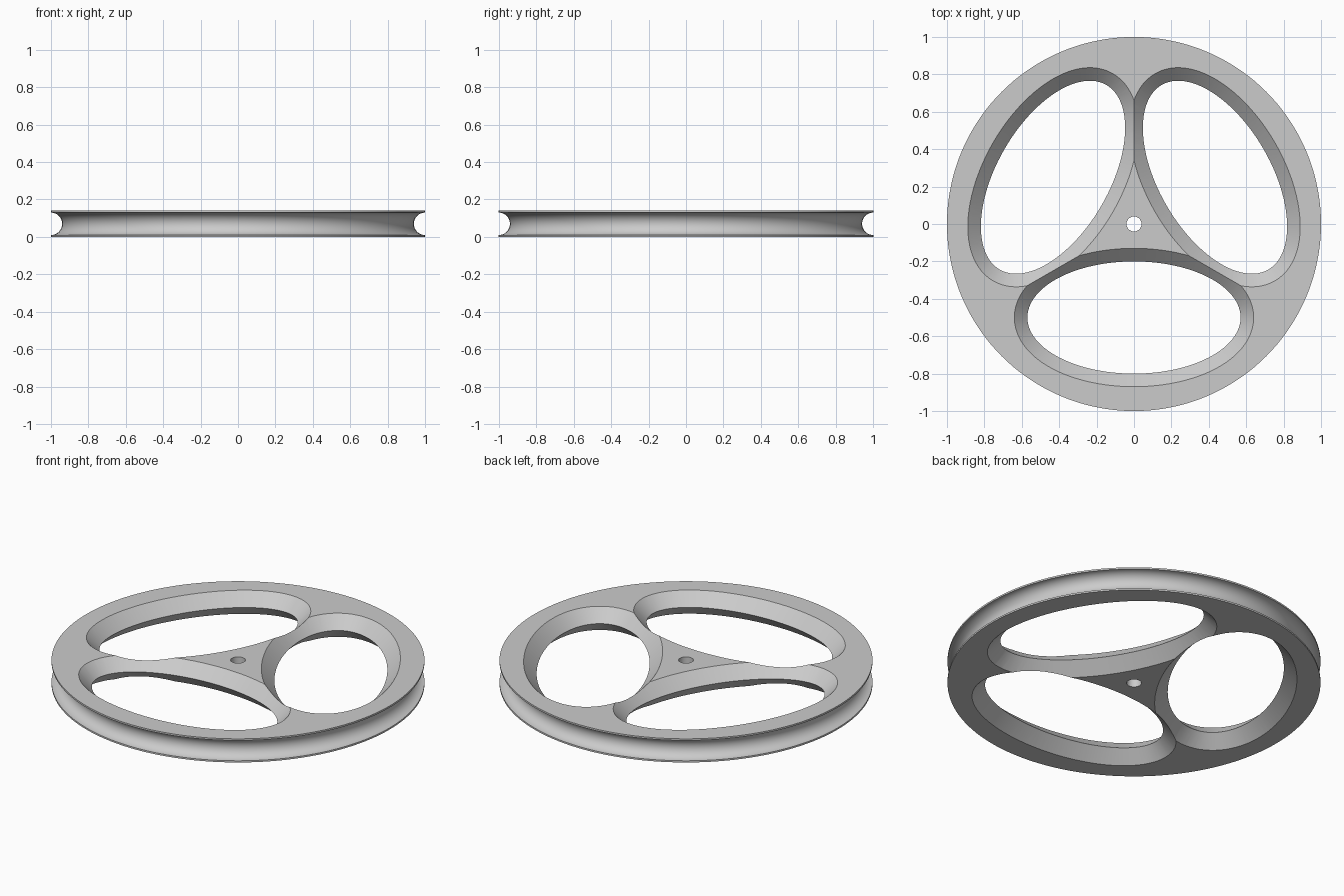
import bpy, bmesh
from math import sin, cos, pi, tau, hypot, radians
from mathutils import Matrix

if "Cube" in bpy.data.objects:
    bpy.data.objects.remove(bpy.data.objects["Cube"])

HEIGHT = 0.14
MID = HEIGHT / 2
GROOVE = 0.06
BORE = 0.04

grey = bpy.data.materials.new("light_grey")
grey.use_nodes = True
colour = (0.6, 0.6, 0.6, 1)
grey.diffuse_color = colour
grey.node_tree.nodes["Principled BSDF"].inputs["Base Color"].default_value = colour


def loft(name, rings, loop=False, matrix=Matrix()):
    """Skin equal-sized rings of points; cap the ends unless looped."""
    bm = bmesh.new()
    rows = [[bm.verts.new(p) for p in ring] for ring in rings]
    n = len(rows[0])
    pairs = list(zip(rows, rows[1:] + rows[:1]))
    for low, high in (pairs if loop else pairs[:-1]):
        for i in range(n):
            j = (i + 1) % n
            bm.faces.new((low[i], low[j], high[j], high[i]))
    if not loop:
        bm.faces.new(rows[0])
        bm.faces.new(rows[-1])
    bm.transform(matrix)
    bmesh.ops.recalc_face_normals(bm, faces=bm.faces)
    mesh = bpy.data.meshes.new(name)
    bm.to_mesh(mesh)
    bm.free()
    mesh.materials.append(grey)
    obj = bpy.data.objects.new(name, mesh)
    bpy.context.collection.objects.link(obj)
    return obj


def circle(r, z, n=144):
    return [(r * cos(tau * i / n), r * sin(tau * i / n), z) for i in range(n)]


def offset_ellipse(a, b, grow, z, n=96):
    """Ellipse pushed outward along its normals."""
    points = []
    for i in range(n):
        c, s = cos(tau * i / n), sin(tau * i / n)
        k = grow / hypot(b * c, a * s)
        points.append((a * c + k * b * c, b * s + k * a * s, z))
    return points


# Wheel disc: bore, flat faces and a half-round groove around the rim
profile = [(BORE, 0), (1, 0)]
for i in range(17):
    t = pi * i / 16
    profile.append((1 - GROOVE * sin(t), MID - GROOVE * cos(t)))
profile += [(1, HEIGHT), (BORE, HEIGHT)]
wheel = loft("pulley_wheel", [circle(r, z) for r, z in profile], loop=True)

# Three oval openings, narrowest at mid height and flaring to both faces
cutters = []
for k in range(3):
    place = Matrix.Rotation(k * tau / 3, 4, "Z") @ Matrix.Translation((0, -0.5, 0))
    rings = [offset_ellipse(0.57, 0.3, abs(z - MID), z)
             for z in (-0.02, MID, HEIGHT + 0.02)]
    cutter = loft("opening_cutter", rings, matrix=place)
    cutter.hide_render = True
    cutters.append(cutter)
    cut = wheel.modifiers.new("opening", "BOOLEAN")
    cut.operation = "DIFFERENCE"
    cut.solver = "EXACT"
    cut.object = cutter

# Bake the cuts and drop the helpers
bpy.context.view_layer.update()
graph = bpy.context.evaluated_depsgraph_get()
baked = bpy.data.meshes.new_from_object(wheel.evaluated_get(graph))
wheel.modifiers.clear()
wheel.data = baked
for cutter in cutters:
    bpy.data.objects.remove(cutter)

# Smooth curved walls, crisp edges
bpy.ops.object.select_all(action="DESELECT")
wheel.select_set(True)
bpy.context.view_layer.objects.active = wheel
bpy.ops.object.shade_smooth_by_angle(angle=radians(30))
